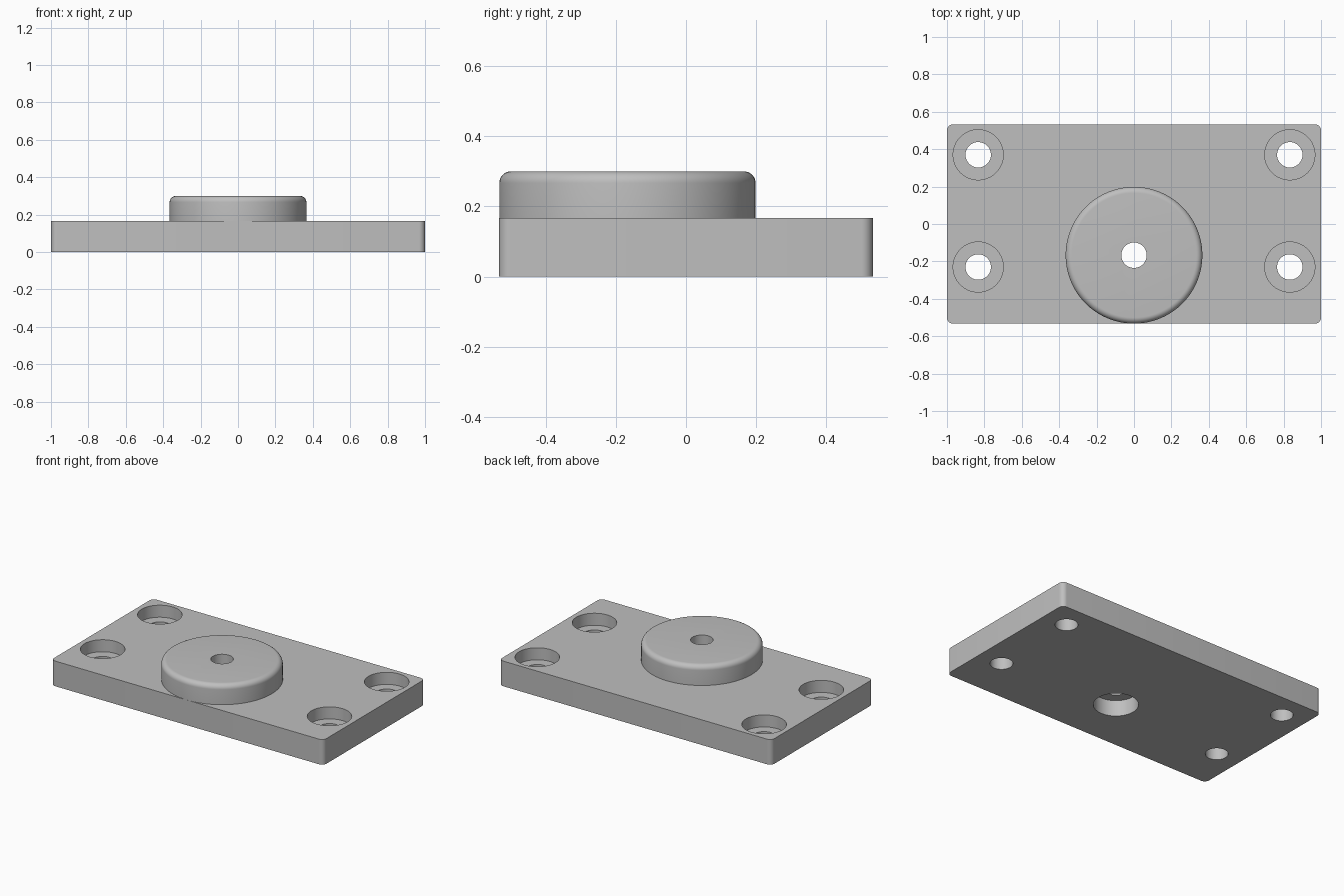
import bpy, bmesh, math

cube = bpy.data.objects.get("Cube")
if cube:
    bpy.data.objects.remove(cube, do_unlink=True)

# Main dimensions
W, D, T = 2.0, 1.066, 0.167
TOP, ROUND = 0.30, 0.033
BOSS_Y, BOSS_R = -0.167, 0.3655
HOLE_R, BORE_R = 0.068, 0.134

grey = bpy.data.materials.new("machined_grey")
grey.use_nodes = True
colour = (0.52, 0.52, 0.52, 1)
grey.diffuse_color = colour
grey.node_tree.nodes["Principled BSDF"].inputs["Base Color"].default_value = colour


def add_object(name, bm):
    bmesh.ops.recalc_face_normals(bm, faces=bm.faces)
    mesh = bpy.data.meshes.new(name)
    bm.to_mesh(mesh)
    bm.free()
    mesh.materials.append(grey)
    obj = bpy.data.objects.new(name, mesh)
    bpy.context.collection.objects.link(obj)
    return obj


def turned(name, profile, x, y, sides=64):
    """Solid of revolution from (radius, z) points, capped at both ends."""
    bm = bmesh.new()
    rings = []
    for r, z in profile:
        angles = [math.tau * i / sides for i in range(sides)]
        rings.append([bm.verts.new((x + r * math.cos(a), y + r * math.sin(a), z)) for a in angles])
    for low, high in zip(rings, rings[1:]):
        for i in range(sides):
            j = (i + 1) % sides
            bm.faces.new((low[i], low[j], high[j], high[i]))
    bm.faces.new(rings[0])
    bm.faces.new(rings[-1])
    return add_object(name, bm)


def combine(target, tool, operation):
    """Apply a boolean and discard the tool."""
    tool.hide_render = True
    mod = target.modifiers.new(tool.name, "BOOLEAN")
    mod.operation, mod.solver, mod.object = operation, "EXACT", tool
    bpy.context.view_layer.objects.active = target
    bpy.ops.object.modifier_apply(modifier=mod.name)
    bpy.data.objects.remove(tool, do_unlink=True)


# Base plate with rounded upright corners
bm = bmesh.new()
bmesh.ops.create_cube(bm, size=1)
for v in bm.verts:
    v.co = (v.co.x * W, v.co.y * D, (v.co.z + 0.5) * T)
upright = [e for e in bm.edges if abs(e.verts[0].co.z - e.verts[1].co.z) > T / 2]
bmesh.ops.bevel(bm, geom=upright, offset=ROUND, segments=8, profile=0.5, affect="EDGES")
plate = add_object("mounting_plate", bm)

# Round boss with a filleted top edge
fillet = [(BOSS_R - ROUND + ROUND * math.cos(a), TOP - ROUND + ROUND * math.sin(a))
          for a in (math.pi / 2 * i / 8 for i in range(9))]
boss = turned("boss", [(BOSS_R, T - 0.04)] + fillet, 0, BOSS_Y, 128)
combine(plate, boss, "UNION")

# Counterbored screw holes, open upwards
step = T - 0.08
for x in (-0.833, 0.833):
    for y in (-0.23, 0.37):
        cutter = turned("screw_hole_cutter", [(HOLE_R, -0.1), (HOLE_R, step),
                        (BORE_R, step), (BORE_R, T + 0.1)], x, y)
        combine(plate, cutter, "DIFFERENCE")

# Centre hole through the boss, counterbored from below
recess = 0.105
cutter = turned("centre_hole_cutter", [(BORE_R, -0.1), (BORE_R, recess),
                (HOLE_R, recess), (HOLE_R, TOP + 0.1)], 0, BOSS_Y)
combine(plate, cutter, "DIFFERENCE")

# Smooth rounded walls, keep the crisp edges
bpy.ops.object.select_all(action="DESELECT")
plate.select_set(True)
bpy.context.view_layer.objects.active = plate
bpy.ops.object.shade_smooth_by_angle(angle=math.radians(30))
